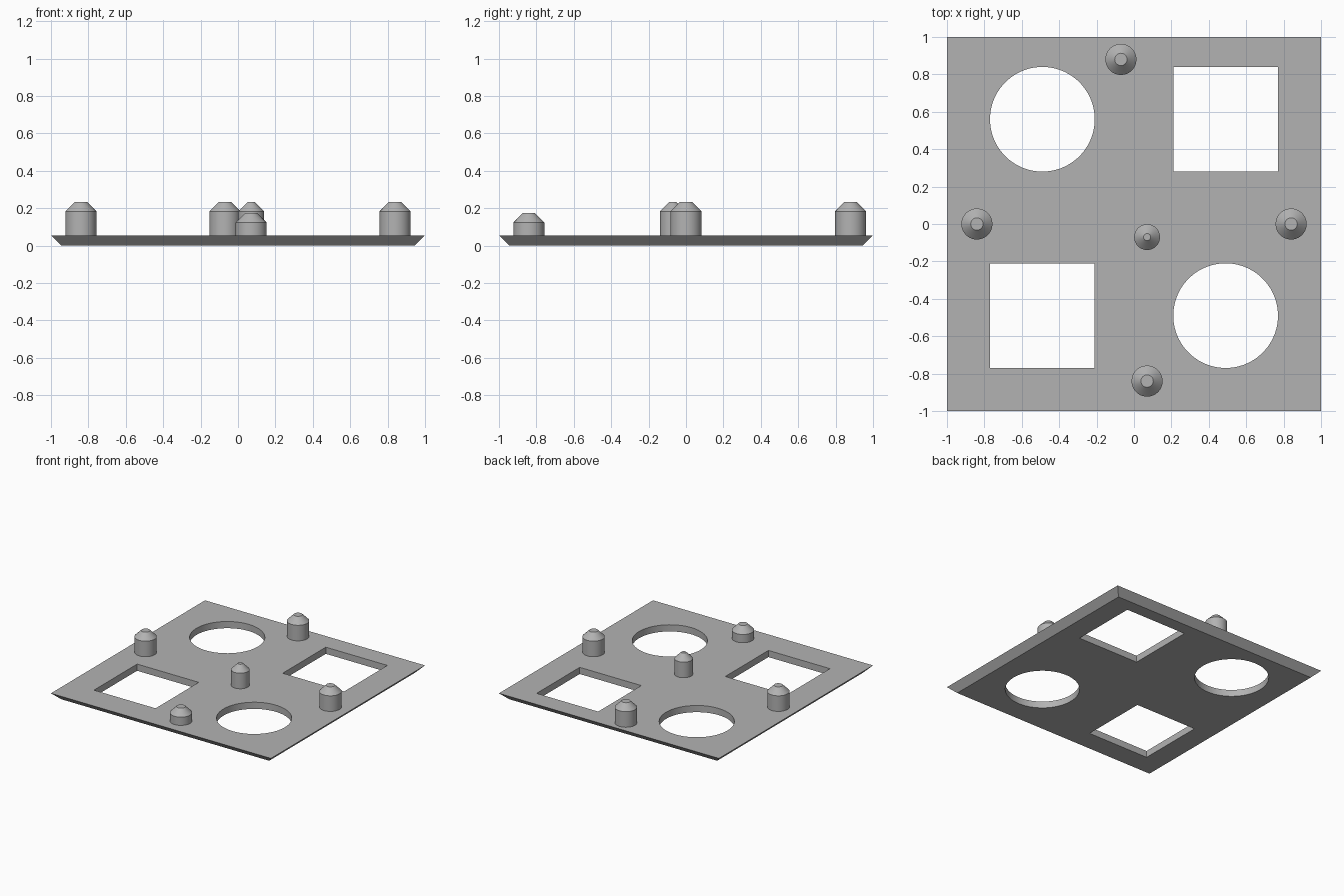
import bpy
import bmesh
import math

if "Cube" in bpy.data.objects:
    bpy.data.objects.remove(bpy.data.objects["Cube"])

# One plain grey for everything
grey = bpy.data.materials.new("plain grey")
grey.use_nodes = True
GREY = (0.45, 0.45, 0.45, 1)
grey.diffuse_color = GREY
grey.node_tree.nodes["Principled BSDF"].inputs["Base Color"].default_value = GREY

PLATE_TOP = 0.055


def make_object(name, bm):
    bmesh.ops.recalc_face_normals(bm, faces=bm.faces)
    mesh = bpy.data.meshes.new(name)
    bm.to_mesh(mesh)
    bm.free()
    mesh.materials.append(grey)
    obj = bpy.data.objects.new(name, mesh)
    bpy.context.collection.objects.link(obj)
    return obj


def select_only(obj):
    bpy.ops.object.select_all(action='DESELECT')
    obj.select_set(True)
    bpy.context.view_layer.objects.active = obj


def loft(name, sections, sides, turn=0.0):
    """Stack of (radius, z) regular polygons, skinned and capped."""
    bm = bmesh.new()
    rings = []
    for r, z in sections:
        angles = [turn + math.tau * i / sides for i in range(sides)]
        rings.append([bm.verts.new((r * math.cos(a), r * math.sin(a), z)) for a in angles])
    for low, high in zip(rings, rings[1:]):
        for i in range(sides):
            j = (i + 1) % sides
            bm.faces.new((low[i], low[j], high[j], high[i]))
    bm.faces.new(rings[0])
    bm.faces.new(rings[-1])
    return make_object(name, bm)


# Square plate whose edges slope inward toward the underside
SQUARE = math.sqrt(2)
plate = loft("base_plate", [(0.945 * SQUARE, 0), (SQUARE, PLATE_TOP)], 4, math.pi / 4)

# Two round and two square through holes
HOLE = 0.28
holes = [
    ("round_back", -0.49, 0.56, 64),
    ("square_back", 0.49, 0.56, 4),
    ("square_front", -0.49, -0.49, 4),
    ("round_front", 0.49, -0.49, 64),
]
for name, x, y, sides in holes:
    radius = HOLE * SQUARE if sides == 4 else HOLE
    cutter = loft(name + "_cutter", [(radius, -0.1), (radius, 0.2)], sides, math.pi / sides)
    cutter.location = (x, y, 0)
    cutter.hide_render = True
    cut = plate.modifiers.new(name, 'BOOLEAN')
    cut.operation = 'DIFFERENCE'
    cut.solver = 'EXACT'
    cut.object = cutter
    select_only(plate)
    bpy.ops.object.modifier_apply(modifier=cut.name)
    bpy.data.objects.remove(cutter)
select_only(plate)
bpy.ops.object.shade_smooth_by_angle(angle=math.radians(30))

# Pegs with chamfered tops: name, x, y, radius, tip radius, shoulder z, tip z
pegs = [
    ("back_peg", -0.07, 0.88, 0.083, 0.033, 0.183, 0.233),
    ("left_peg", 0.84, 0, 0.083, 0.033, 0.183, 0.233),
    ("right_peg", -0.84, 0, 0.083, 0.033, 0.183, 0.233),
    ("short_front_peg", 0.07, -0.84, 0.083, 0.033, 0.123, 0.173),
    ("centre_peg", 0.07, -0.07, 0.069, 0.019, 0.183, 0.233),
]
for name, x, y, radius, tip, shoulder, top in pegs:
    peg = loft(name, [(radius, PLATE_TOP - 0.02), (radius, shoulder), (tip, top)], 48)
    peg.location = (x, y, 0)
    select_only(peg)
    bpy.ops.object.shade_smooth_by_angle(angle=math.radians(30))
